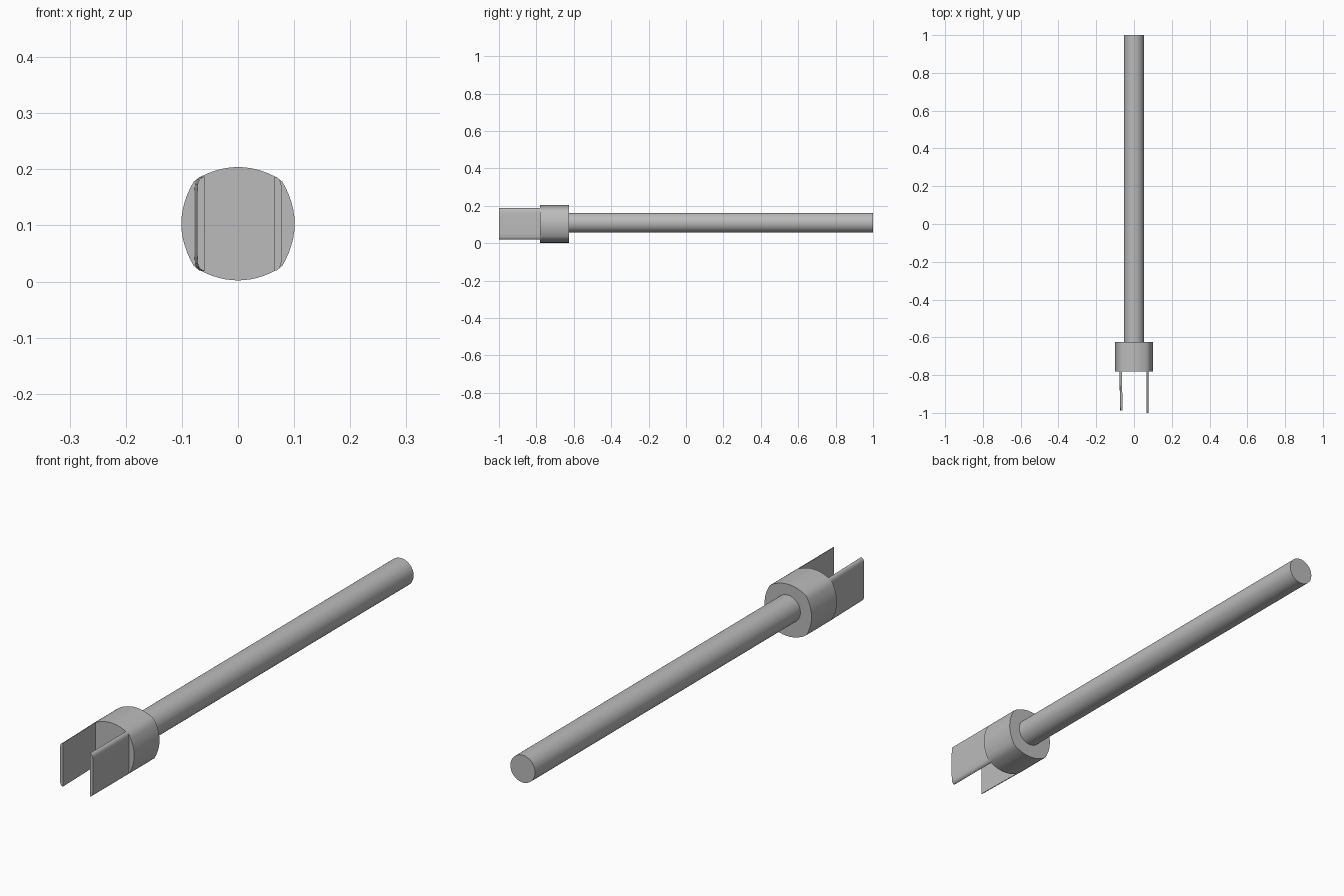
import bpy, bmesh, math
from mathutils import Vector

cube = bpy.data.objects.get("Cube")
if cube:
    bpy.data.objects.remove(cube, do_unlink=True)

grey = bpy.data.materials.new("plain_grey")
grey.use_nodes = True
colour = (0.5, 0.5, 0.5, 1)
grey.diffuse_color = colour
grey.node_tree.nodes["Principled BSDF"].inputs["Base Color"].default_value = colour

AXIS_Z = 0.103


def extrude(name, outline, y0, y1, taper=0.0):
    """Extrude an x/z outline along y; taper slides the front end sideways."""
    bm = bmesh.new()
    front = [bm.verts.new((x + taper, y0, AXIS_Z + z)) for x, z in outline]
    back = [bm.verts.new((x, y1, AXIS_Z + z)) for x, z in outline]
    n = len(outline)
    bm.faces.new(front)
    bm.faces.new(back[::-1])
    for i in range(n):
        j = (i + 1) % n
        bm.faces.new((front[j], front[i], back[i], back[j]))
    bmesh.ops.recalc_face_normals(bm, faces=bm.faces)
    mesh = bpy.data.meshes.new(name)
    bm.to_mesh(mesh)
    bm.free()
    obj = bpy.data.objects.new(name, mesh)
    bpy.context.collection.objects.link(obj)
    mesh.materials.append(grey)
    bpy.ops.object.select_all(action='DESELECT')
    obj.select_set(True)
    bpy.context.view_layer.objects.active = obj
    bpy.ops.object.shade_smooth_by_angle(angle=math.radians(35))
    return obj


def circle(radius, lift=0.0, n=48):
    return [(radius * math.cos(math.tau * i / n), lift + radius * math.sin(math.tau * i / n))
            for i in range(n)]


def bulged_square(n=12):
    """Four shallow arcs joined by small slanted corners."""
    cx, cz = 0.079, 0.075
    tx, tz = 0.068, 0.083
    pts = []
    for i in range(n + 1):      # right side, going up
        t = 2 * i / n - 1
        pts.append((cx + (0.101 - cx) * (1 - t * t), cz * t))
    for i in range(n + 1):      # top, going left
        t = 1 - 2 * i / n
        pts.append((tx * t, tz + (0.101 - tz) * (1 - t * t)))
    return pts + [(-x, -z) for x, z in pts]


# Long round rod and the collar that holds it
extrude("rod", circle(0.053, 0.006), -0.64, 1.0)
extrude("collar", bulged_square(), -0.78, -0.625)

# Two thin fork blades with softened outer edges
upper = [(0.065, 0.084), (0.069, 0.083), (0.074, 0.079), (0.077, 0.071), (0.078, 0.05)]
blade = upper + [(x, -z) for x, z in reversed(upper)]
extrude("left_blade", blade, -1.0, -0.77)
extrude("right_blade", [(-x, z) for x, z in blade], -0.987, -0.77, taper=0.005)
